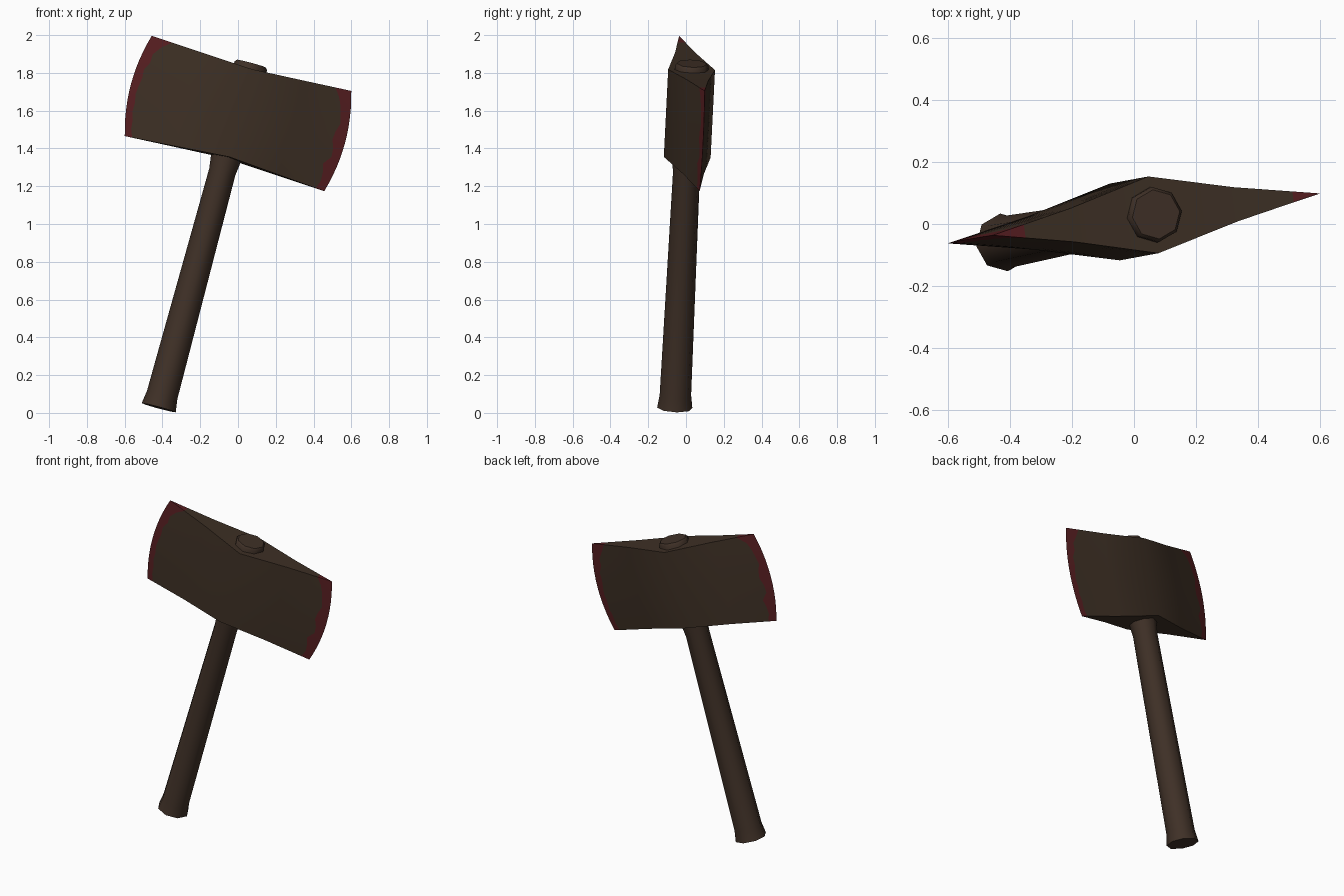
import bpy, bmesh, math
from mathutils import Matrix, Vector

cube = bpy.data.objects.get("Cube")
if cube:
    bpy.data.objects.remove(cube, do_unlink=True)


def material(name, color):
    m = bpy.data.materials.new(name)
    m.use_nodes = True
    m.diffuse_color = (*color, 1)
    m.node_tree.nodes["Principled BSDF"].inputs["Base Color"].default_value = (*color, 1)
    return m


head_brown = material("dark brown", (0.047, 0.029, 0.018))
handle_brown = material("warm brown", (0.050, 0.030, 0.020))
edge_red = material("dark red", (0.095, 0.013, 0.015))

# Leaning frame shared by both parts: local z runs up the handle, local x along the head
up = Vector((0.26, 0.048, 0.965)).normalized()
side = Vector((0.955, 0.122, -0.272))
side = (side - up * side.dot(up)).normalized()
depth = up.cross(side)
frame = Matrix((side, depth, up)).transposed().to_4x4()
frame.translation = (0, 0.018, 1.585)


def finish(name, bm, materials, angle):
    bmesh.ops.remove_doubles(bm, verts=bm.verts, dist=0.0005)
    bmesh.ops.recalc_face_normals(bm, faces=bm.faces)
    mesh = bpy.data.meshes.new(name)
    bm.to_mesh(mesh)
    bm.free()
    for m in materials:
        mesh.materials.append(m)
    ob = bpy.data.objects.new(name, mesh)
    bpy.context.collection.objects.link(ob)
    ob.matrix_world = frame
    bpy.ops.object.select_all(action="DESELECT")
    ob.select_set(True)
    bpy.context.view_layer.objects.active = ob
    bpy.ops.object.shade_smooth_by_angle(angle=math.radians(angle))


# Red border widths from bottom to top, as a share of the blade length
SMOOTH = [.07, .06, .07, .06, .07, .06, .07, .08, .07, .10, .09, .13, .20]
RAGGED = [.09, .08, .10, .13, .08, .09, .12, .11, .08, .09, .10, .12, .16]
ROWS = len(SMOOTH) - 1


def head_point(s, f, row, col):
    t = 2 * row / ROWS - 1
    border = (RAGGED if s * f < 0 else SMOOTH)[row]
    if row == ROWS:
        border = 0.16 if s > 0 else 0.2
    u = (0, 0.5, 1 - border, 1)[col]
    reach = 0.552 + 0.04 * (1 - t * t)
    thick = 0.125 - 0.14 * u if u < 0.5 else 0.11 * (1 - u)
    return (s * u * reach, f * thick, t * (0.24 + 0.035 * u))


# Double-bladed head with bowed, stained cutting edges
bm = bmesh.new()


def quad(points, col):
    face = bm.faces.new([bm.verts.new(p) for p in points])
    face.material_index = 1 if col == 2 else 0


for s in (-1, 1):
    for col in range(3):
        for f in (-1, 1):
            for row in range(ROWS):
                quad([head_point(s, f, row, col), head_point(s, f, row, col + 1),
                      head_point(s, f, row + 1, col + 1), head_point(s, f, row + 1, col)], col)
        for row in (0, ROWS):
            ring = [head_point(s, -1, row, col), head_point(s, -1, row, col + 1),
                    head_point(s, 1, row, col + 1), head_point(s, 1, row, col)]
            quad(ring[:2] + ring[3:] if col == 2 else ring, col)
finish("axe_head", bm, [head_brown, edge_red], 40)

# Eight-sided handle: flared foot, slim shaft, collar under the head, cap above it
PROFILE = [(0.094, -1.615), (0.084, -1.545), (0.072, -0.32), (0.08, -0.26),
           (0.09, 0.2), (0.09, 0.262), (0.08, 0.274)]
SIDES = 8
bm = bmesh.new()
rings = [[bm.verts.new((r * math.cos(i * math.tau / SIDES), r * math.sin(i * math.tau / SIDES), z))
          for i in range(SIDES)] for r, z in PROFILE]
for a, b in zip(rings, rings[1:]):
    for i in range(SIDES):
        j = (i + 1) % SIDES
        bm.faces.new((a[i], a[j], b[j], b[i]))
bm.faces.new(rings[0])
bm.faces.new(rings[-1])
finish("handle", bm, [handle_brown], 48)
